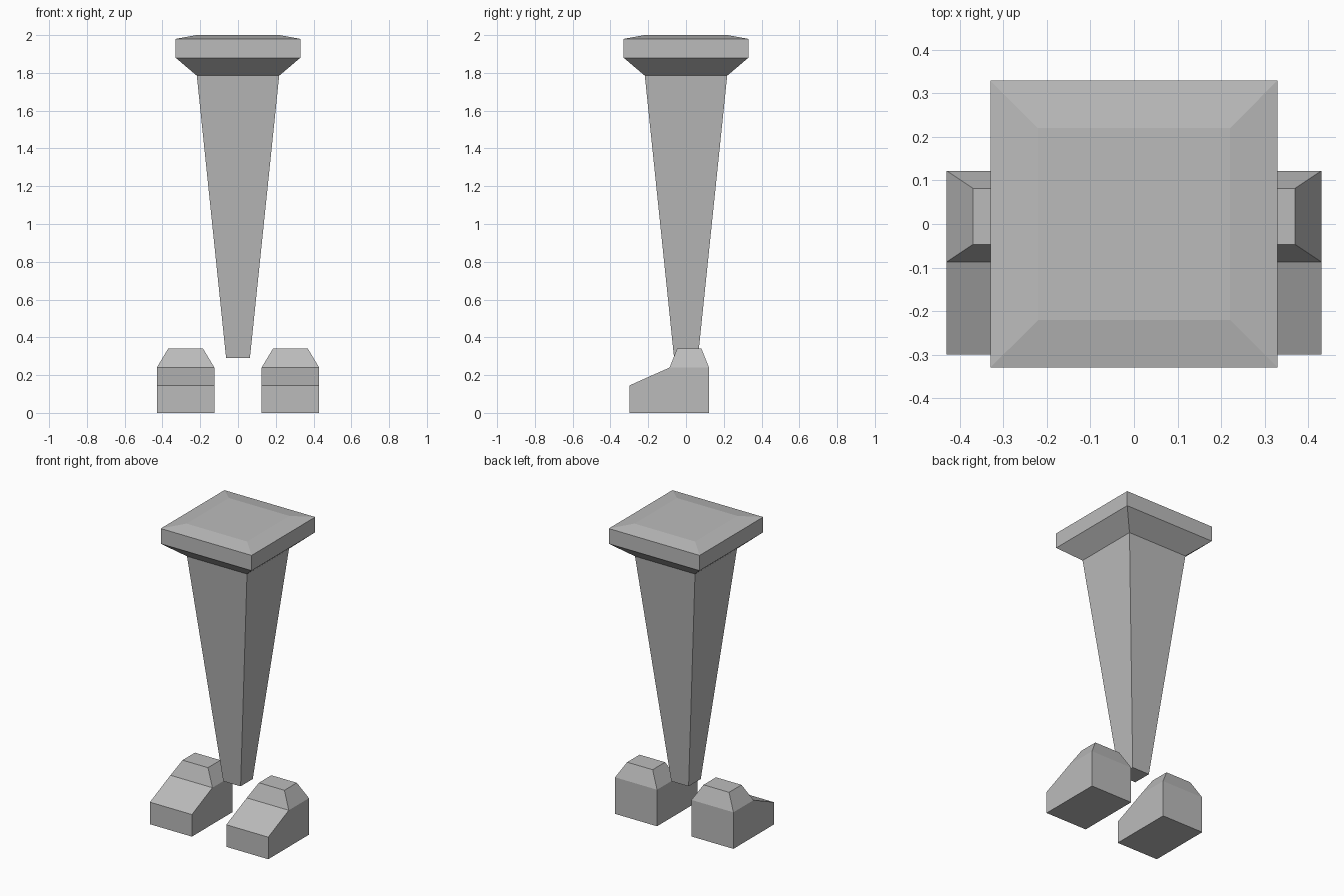
import bpy, bmesh

if "Cube" in bpy.data.objects:
    bpy.data.objects.remove(bpy.data.objects["Cube"])

grey = bpy.data.materials.new("stone_grey")
grey.diffuse_color = (0.5, 0.5, 0.5, 1)
grey.use_nodes = True
grey.node_tree.nodes["Principled BSDF"].inputs["Base Color"].default_value = grey.diffuse_color


def finish(name, bm):
    bmesh.ops.recalc_face_normals(bm, faces=bm.faces)
    mesh = bpy.data.meshes.new(name)
    bm.to_mesh(mesh)
    bm.free()
    mesh.materials.append(grey)
    obj = bpy.data.objects.new(name, mesh)
    bpy.context.collection.objects.link(obj)
    return obj


def square_stack(name, rings):
    """Loft square rings given as (half width, height)."""
    bm = bmesh.new()
    loops = [[bm.verts.new((sx * h, sy * h, z))
              for sx, sy in ((-1, -1), (1, -1), (1, 1), (-1, 1))] for h, z in rings]
    bm.faces.new(loops[0])
    bm.faces.new(loops[-1])
    for a, b in zip(loops, loops[1:]):
        for i in range(4):
            j = (i + 1) % 4
            bm.faces.new((a[i], a[j], b[j], b[i]))
    return finish(name, bm)


def foot(name, side):
    """Wedge-toed block with a tapered ankle on top."""
    bm = bmesh.new()
    x0, x1 = 0.125, 0.43
    profile = [(-0.30, 0), (-0.30, 0.145), (-0.087, 0.24), (0.122, 0.24), (0.122, 0)]
    inner = [bm.verts.new((side * x0, y, z)) for y, z in profile]
    outer = [bm.verts.new((side * x1, y, z)) for y, z in profile]
    bm.faces.new(inner)
    bm.faces.new(outer)
    for i in (0, 1, 3, 4):
        j = (i + 1) % 5
        bm.faces.new((inner[i], inner[j], outer[j], outer[i]))
    # ankle taper
    base = [inner[2], outer[2], outer[3], inner[3]]
    top = [bm.verts.new((side * x, y, 0.34)) for x, y in
           ((0.185, -0.047), (0.37, -0.047), (0.37, 0.082), (0.185, 0.082))]
    bm.faces.new(top)
    for i in range(4):
        j = (i + 1) % 4
        bm.faces.new((base[i], base[j], top[j], top[i]))
    return finish(name, bm)


# tapered body with flared cap
square_stack("body_and_cap", [(0.063, 0.29), (0.218, 1.785), (0.33, 1.88),
                              (0.33, 1.98), (0.22, 2.0)])
# pair of feet
foot("left_foot", -1)
foot("right_foot", 1)
